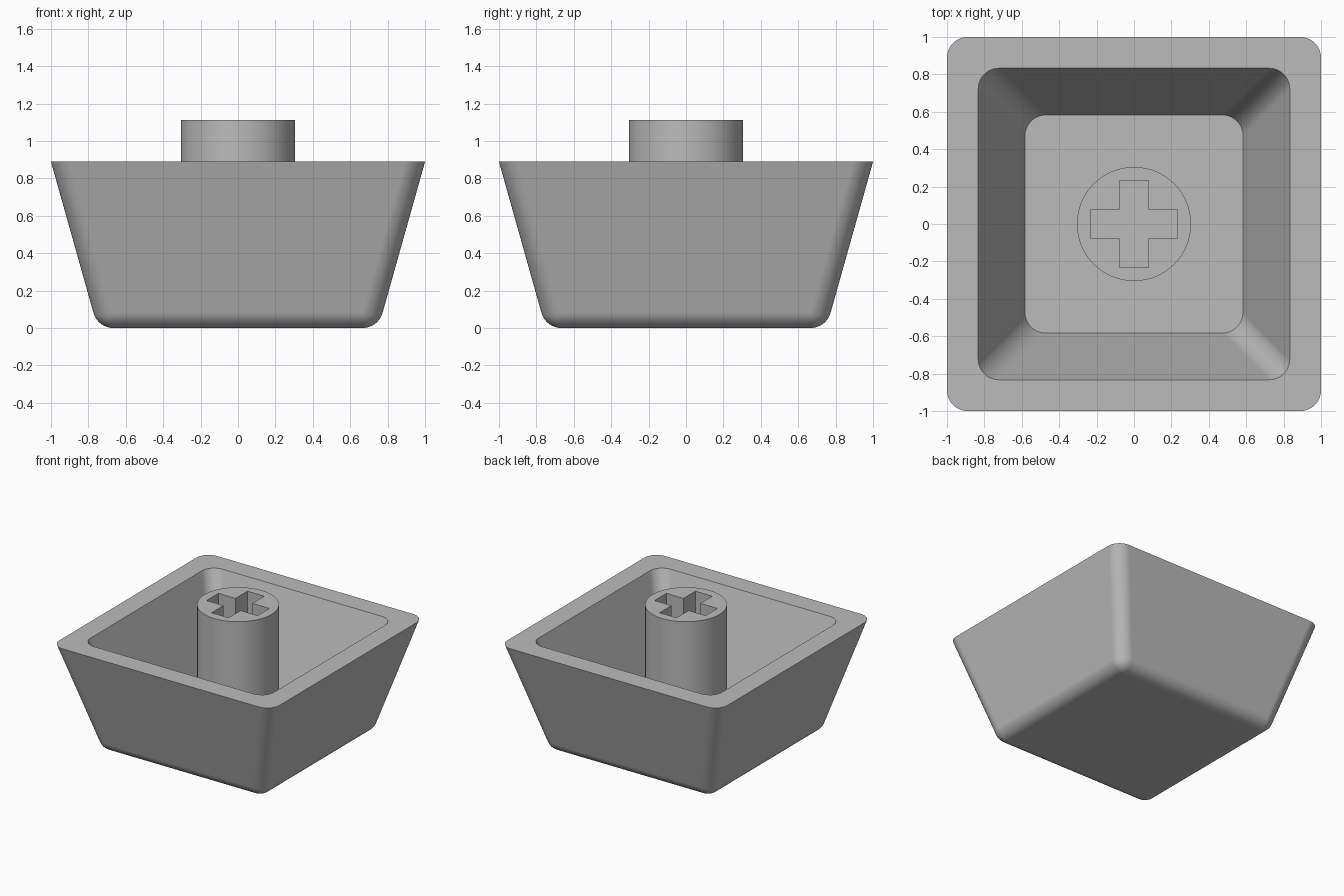
import bpy
import bmesh
import math

cube = bpy.data.objects.get("Cube")
if cube:
    bpy.data.objects.remove(cube, do_unlink=True)

# One plain grey plastic
grey = bpy.data.materials.new("grey plastic")
grey.use_nodes = True
colour = (0.5, 0.5, 0.5, 1)
grey.diffuse_color = colour
grey.node_tree.nodes["Principled BSDF"].inputs["Base Color"].default_value = colour

RIM_Z = 0.889
FLOOR_Z = 0.167
STEM_Z = 1.111
SLOT_Z = 0.667
FILLET = 0.111
CORNER_STEPS = 10


def rounded_square(bm, half, radius, z):
    """Ring of vertices around a square with rounded corners."""
    ring = []
    for corner in range(4):
        centre = math.radians(45 + 90 * corner)
        cx = math.copysign(half - radius, math.cos(centre))
        cy = math.copysign(half - radius, math.sin(centre))
        for i in range(CORNER_STEPS + 1):
            a = math.radians(90 * (corner + i / CORNER_STEPS))
            ring.append(bm.verts.new((cx + radius * math.cos(a),
                                      cy + radius * math.sin(a), z)))
    return ring


def circle(bm, radius, z, count=64):
    return [bm.verts.new((radius * math.cos(math.tau * i / count),
                          radius * math.sin(math.tau * i / count), z))
            for i in range(count)]


def cross(bm, long, short, z):
    """Plus-shaped ring, one arm per quarter turn."""
    ring = []
    for q in range(4):
        c, s = round(math.cos(q * math.pi / 2)), round(math.sin(q * math.pi / 2))
        for x, y in ((long, -short), (long, short), (short, short)):
            ring.append(bm.verts.new((x * c - y * s, x * s + y * c, z)))
    return ring


def bridge(bm, low, high):
    n = len(low)
    for i in range(n):
        j = (i + 1) % n
        bm.faces.new((low[i], low[j], high[j], high[i]))


def finish(bm, name):
    bmesh.ops.recalc_face_normals(bm, faces=bm.faces[:])
    mesh = bpy.data.meshes.new(name)
    bm.to_mesh(mesh)
    bm.free()
    mesh.materials.append(grey)
    obj = bpy.data.objects.new(name, mesh)
    bpy.context.collection.objects.link(obj)
    bpy.ops.object.select_all(action="DESELECT")
    obj.select_set(True)
    bpy.context.view_layer.objects.active = obj
    bpy.ops.object.shade_smooth_by_angle(angle=math.radians(35))
    # Keep the large faces flat beside the rounded edges
    weighted = obj.modifiers.new("flat faces", "WEIGHTED_NORMAL")
    weighted.keep_sharp = True
    return obj


# Tapered hollow shell: rounded base edge, outer wall, rim, inner wall, floor
bm = bmesh.new()
base_half = 0.666
wall_angle = math.atan2(RIM_Z, 0.25)
rings = []
for i in range(9):
    t = wall_angle * i / 8
    out = FILLET * math.sin(t)
    rings.append(rounded_square(bm, base_half + out, out,
                                FILLET * (1 - math.cos(t))))
rings.append(rounded_square(bm, 1.0, FILLET, RIM_Z))
rings.append(rounded_square(bm, 0.833, FILLET, RIM_Z))
rings.append(rounded_square(bm, 0.583, FILLET, FLOOR_Z))
for low, high in zip(rings, rings[1:]):
    bridge(bm, low, high)
bm.faces.new(rings[0])
bm.faces.new(rings[-1])
bmesh.ops.remove_doubles(bm, verts=bm.verts[:], dist=0.0005)
finish(bm, "shell")

# Round stem with a plus-shaped socket in its end
bm = bmesh.new()
foot = circle(bm, 0.305, FLOOR_Z)
top = circle(bm, 0.305, STEM_Z)
socket_top = cross(bm, 0.232, 0.077, STEM_Z)
socket_floor = cross(bm, 0.232, 0.077, SLOT_Z)
bridge(bm, foot, top)
bridge(bm, socket_floor, socket_top)
bm.faces.new(foot)
bm.faces.new(socket_floor)
loops = [bm.edges.get((ring[i - 1], ring[i]))
         for ring in (top, socket_top) for i in range(len(ring))]
bmesh.ops.triangle_fill(bm, edges=loops, use_beauty=True, normal=(0, 0, 1))
finish(bm, "stem")
